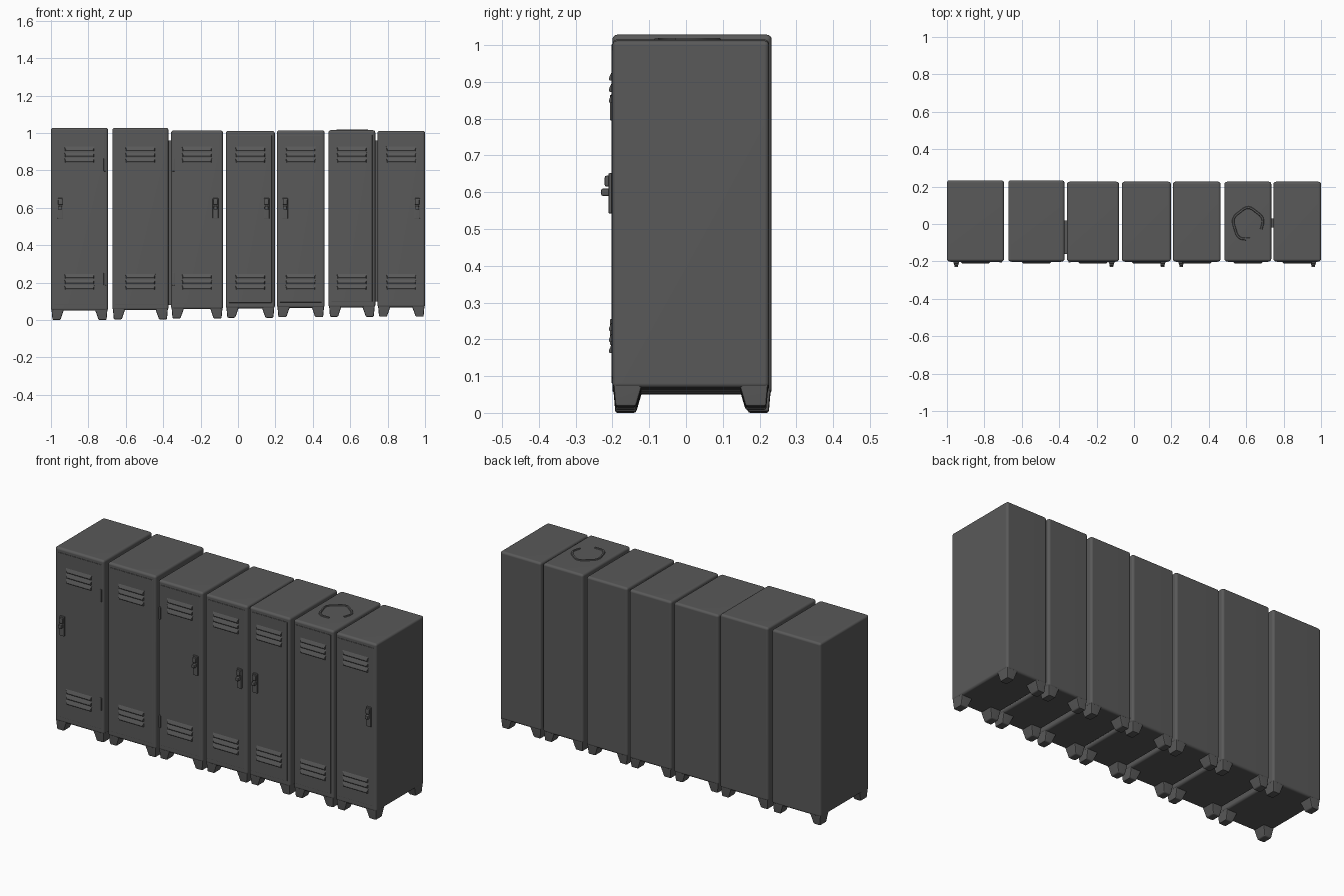
import bpy, bmesh, math
from mathutils import Vector

if "Cube" in bpy.data.objects:
    bpy.data.objects.remove(bpy.data.objects["Cube"])

mat = bpy.data.materials.new("dark grey metal")
mat.diffuse_color = (0.1, 0.1, 0.1, 1)
mat.use_nodes = True
mat.node_tree.nodes["Principled BSDF"].inputs["Base Color"].default_value = mat.diffuse_color


def finish(name, bm, bevel=0.0, seg=3):
    if bevel:
        bmesh.ops.bevel(bm, geom=bm.edges[:], offset=bevel, segments=seg,
                        profile=0.5, affect='EDGES', clamp_overlap=True)
    bmesh.ops.recalc_face_normals(bm, faces=bm.faces[:])
    me = bpy.data.meshes.new(name)
    bm.to_mesh(me)
    bm.free()
    me.materials.append(mat)
    me.shade_smooth()
    me.set_sharp_from_angle(angle=math.radians(40))
    ob = bpy.data.objects.new(name, me)
    bpy.context.collection.objects.link(ob)
    wn = ob.modifiers.new("weighted", 'WEIGHTED_NORMAL')
    wn.keep_sharp = True
    return ob


def frustum(name, bottom, top, z0, z1, bevel=0.0, seg=3):
    """Box whose bottom and top rectangles (x0, x1, y0, y1) may differ."""
    bm = bmesh.new()
    rings = []
    for (x0, x1, y0, y1), z in ((bottom, z0), (top, z1)):
        rings.append([bm.verts.new(p) for p in
                      ((x0, y0, z), (x1, y0, z), (x1, y1, z), (x0, y1, z))])
    a, b = rings
    bm.faces.new(a[::-1])
    bm.faces.new(b)
    for i in range(4):
        j = (i + 1) % 4
        bm.faces.new((a[i], a[j], b[j], b[i]))
    return finish(name, bm, bevel, seg)


def box(name, x0, x1, y0, y1, z0, z1, bevel=0.0, seg=3):
    return frustum(name, (x0, x1, y0, y1), (x0, x1, y0, y1), z0, z1, bevel, seg)


FRONT = -0.20


def louver(name, cx, z, w=0.165, h=0.024, d=0.010):
    """Pressed slat: slopes out of the door and drops back sharply below."""
    bm = bmesh.new()
    prof = [(0.01, h / 2), (-0.002, h / 2), (-d * 0.75, 0), (-d, -h * 0.3), (-d * 0.8, -h / 2), (0.01, -h / 2)]
    sides = []
    for s in (-1, 1):
        sides.append([bm.verts.new((cx + s * (w / 2 + (y if y < 0 else 0)), FRONT + y, z + dz))
                      for y, dz in prof])
    l, r = sides
    bm.faces.new(l)
    bm.faces.new(r[::-1])
    for i in range(len(prof)):
        j = (i + 1) % len(prof)
        bm.faces.new((l[i], r[i], r[j], l[j]))
    finish(name, bm)


def handle(n, x):
    box(f"handle_plate_{n}", x - 0.015, x + 0.015, -0.211, -0.19, 0.542, 0.652, 0.004, 2)
    box(f"handle_lever_{n}", x - 0.012, x + 0.012, -0.221, -0.20, 0.615, 0.645, 0.005, 2)
    box(f"handle_latch_{n}", x - 0.010, x + 0.010, -0.231, -0.20, 0.590, 0.610, 0.005, 2)


# left, right, floor, top, back, handle x (None = no handle)
lockers = [
    (-1.000, -0.695, 0.000, 1.028, 0.233, -0.950),
    (-0.672, -0.372, 0.003, 1.028, 0.233, None),
    (-0.358, -0.080, 0.008, 1.013, 0.226, -0.120),
    (-0.065, 0.197, 0.012, 1.011, 0.226, 0.153),
    (0.208, 0.463, 0.015, 1.014, 0.226, 0.252),
    (0.484, 0.734, 0.017, 1.015, 0.226, None),
    (0.746, 1.000, 0.018, 1.012, 0.226, 0.958),
]

for n, (x0, x1, z0, z1, yb, hx) in enumerate(lockers, 1):
    cx = (x0 + x1) / 2
    zb = z0 + 0.05
    # cabinet and slightly raised door
    box(f"cabinet_{n}", x0, x1, FRONT, yb, zb, z1, 0.013, 4)
    box(f"door_{n}", x0 + 0.016, x1 - 0.016, FRONT - 0.002, FRONT + 0.01,
        zb + 0.03, z1 - 0.025, 0.002, 2)
    # four tapered corner feet
    for sx, ex in ((1, x0), (-1, x1)):
        for sy, ey in ((1, FRONT), (-1, yb)):
            def rect(inset, wx, wy):
                xs = sorted((ex + sx * inset, ex + sx * wx))
                ys = sorted((ey + sy * inset, ey + sy * wy))
                return (*xs, *ys)
            side = ("left" if sx > 0 else "right") + ("_front" if sy > 0 else "_back")
            frustum(f"foot_{side}_{n}", rect(0.008, 0.050, 0.064), rect(0.002, 0.074, 0.084),
                    z0, zb + 0.018, 0.006, 2)
    # upper and lower vents
    for k, dz in enumerate((0.03, 0.0, -0.03)):
        louver(f"upper_vent_{n}_{k}", cx, 0.885 + dz)
        louver(f"lower_vent_{n}_{k}", cx, 0.205 + dz)
    if hx is not None:
        handle(n, hx)

# hinges on the outer door edges
for n, x in ((1, -0.712), (3, -0.345)):
    for z in (0.22, 0.83):
        box(f"hinge_{n}", x - 0.006, x + 0.006, -0.207, -0.19, z - 0.035, z + 0.035, 0.003, 2)

# joining strips in two of the gaps
box("joining_strip_left", -0.376, -0.354, -0.16, 0.02, 0.08, 0.96)
box("joining_strip_right", 0.730, 0.750, -0.02, 0.03, 0.10, 0.96)

# thin dented ring on top of the sixth locker
bm = bmesh.new()
N = 28
rows = []
for i in range(N + 1):
    t = math.radians(-20 + 300 * i / N)
    wob = 0.004 * math.sin(5 * t)
    rows.append([bm.verts.new((0.61 + (r + wob) * math.cos(t), (r + wob) * math.sin(t) * 1.08, z))
                 for r, z in ((0.070, 1.012), (0.074, 1.019), (0.082, 1.019), (0.086, 1.012))])
for a, b in zip(rows, rows[1:]):
    for i in range(4):
        j = (i + 1) % 4
        bm.faces.new((a[i], b[i], b[j], a[j]))
bm.faces.new(rows[0])
bm.faces.new(rows[-1][::-1])
finish("top_dent_ring", bm)
